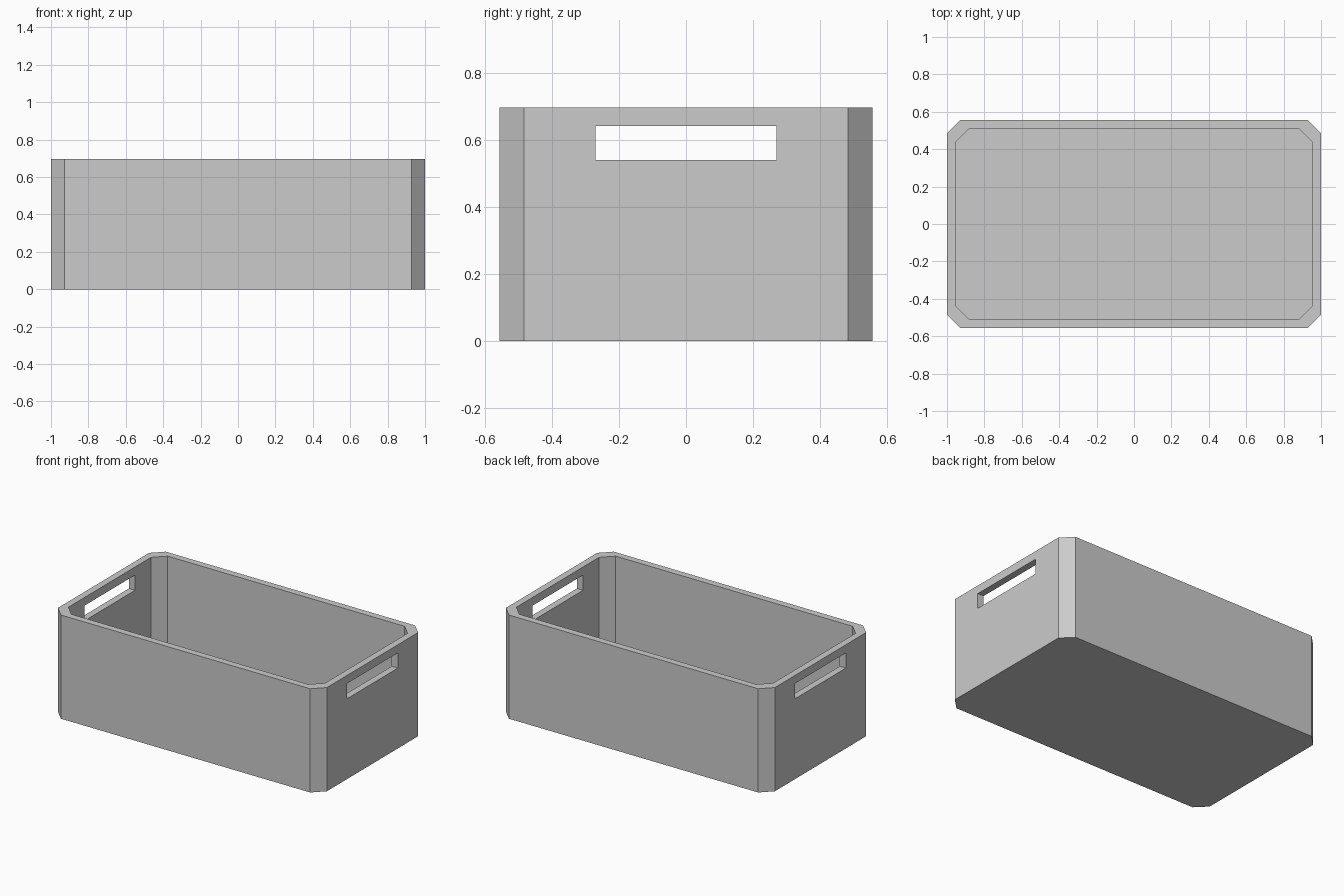
import bpy
import bmesh

HALF_X, HALF_Y, HEIGHT = 1.0, 0.557, 0.697
WALL, CHAMFER = 0.046, 0.073

cube = bpy.data.objects.get("Cube")
if cube:
    bpy.data.objects.remove(cube, do_unlink=True)

grey = bpy.data.materials.new("light_grey")
grey.use_nodes = True
grey.diffuse_color = (0.6, 0.6, 0.6, 1)
grey.node_tree.nodes["Principled BSDF"].inputs["Base Color"].default_value = (0.6, 0.6, 0.6, 1)


def make_object(name, bm):
    bmesh.ops.recalc_face_normals(bm, faces=bm.faces)
    mesh = bpy.data.meshes.new(name)
    bm.to_mesh(mesh)
    bm.free()
    mesh.materials.append(grey)
    obj = bpy.data.objects.new(name, mesh)
    bpy.context.collection.objects.link(obj)
    return obj


def octagon(bm, inset, z):
    """Ring of a rectangle with cut corners."""
    x, y, c = HALF_X - inset, HALF_Y - inset, CHAMFER
    ring = []
    for sx, sy in ((1, 1), (-1, 1), (-1, -1), (1, -1)):
        corner = [(sx * x, sy * (y - c)), (sx * (x - c), sy * y)]
        ring += corner if sx * sy > 0 else corner[::-1]
    return [bm.verts.new((px, py, z)) for px, py in ring]


# Open crate: outside wall, rim, inside wall and floor
bm = bmesh.new()
rings = [octagon(bm, inset, z) for inset, z in
         ((0, 0), (0, HEIGHT), (WALL, HEIGHT), (WALL, WALL))]
for a, b in zip(rings, rings[1:]):
    for i in range(len(a)):
        j = (i + 1) % len(a)
        bm.faces.new((a[i], a[j], b[j], b[i]))
bm.faces.new(rings[0])
bm.faces.new(rings[-1])
crate = make_object("crate", bm)

# Hand slots through both end walls
bm = bmesh.new()
bmesh.ops.create_cube(bm, size=1)
bmesh.ops.scale(bm, vec=(2.4, 0.54, 0.102), verts=bm.verts)
bmesh.ops.translate(bm, vec=(0, 0, 0.591), verts=bm.verts)
cutter = make_object("handle_cutter", bm)
cutter.hide_render = True

slots = crate.modifiers.new("hand_slots", 'BOOLEAN')
slots.operation = 'DIFFERENCE'
slots.solver = 'EXACT'
slots.object = cutter
bpy.context.view_layer.objects.active = crate
bpy.ops.object.modifier_apply(modifier=slots.name)
bpy.data.objects.remove(cutter, do_unlink=True)
